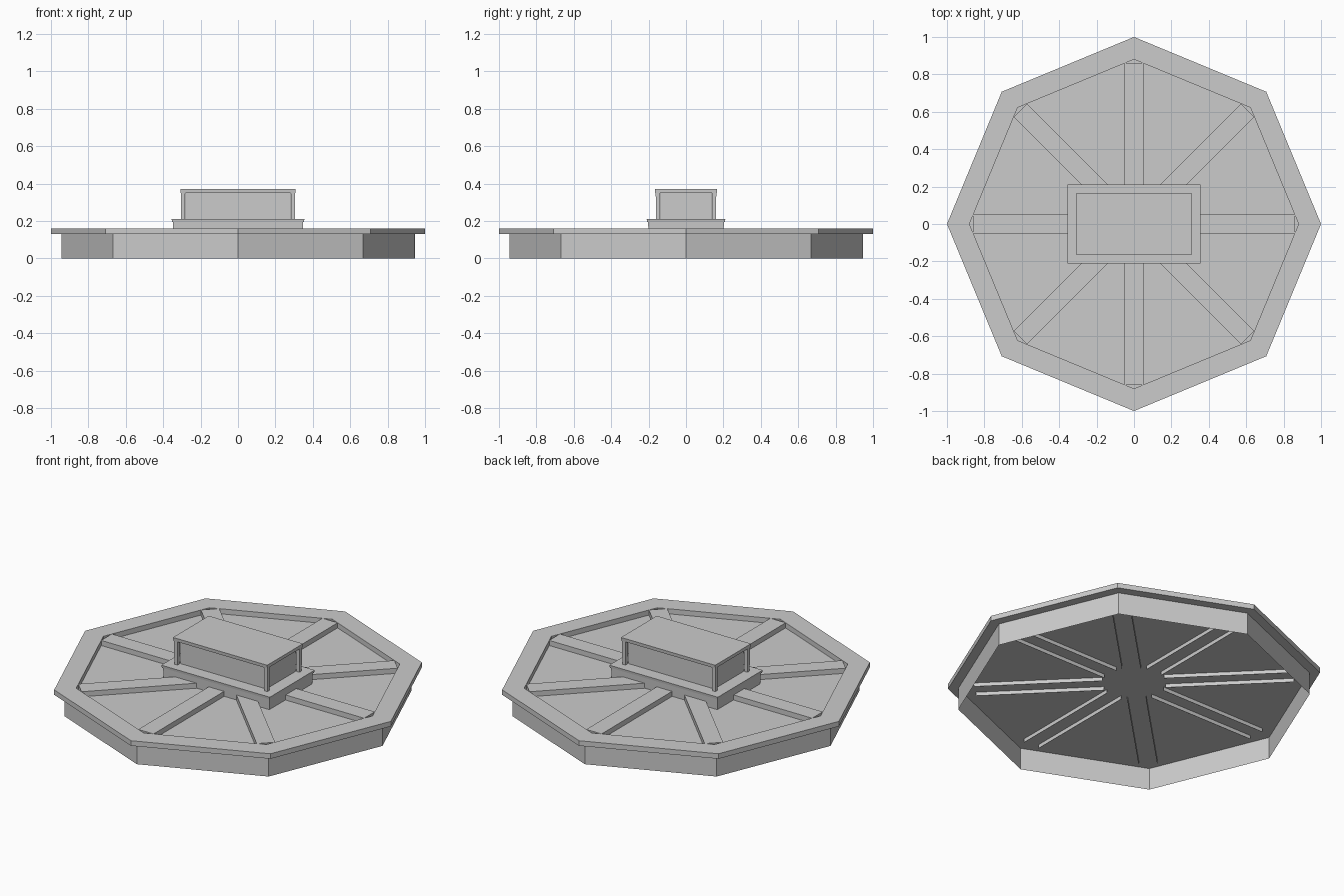
import bpy, bmesh
from math import cos, sin, pi

old = bpy.data.objects.get("Cube")
if old:
    bpy.data.objects.remove(old, do_unlink=True)

GREY = (0.6, 0.6, 0.6, 1)
mat = bpy.data.materials.new("plain grey")
mat.use_nodes = True
mat.diffuse_color = GREY
mat.node_tree.nodes["Principled BSDF"].inputs["Base Color"].default_value = GREY

FLOOR, DECK = 0.13, 0.16


def finish(name, bm):
    mesh = bpy.data.meshes.new(name)
    bm.to_mesh(mesh)
    bm.free()
    mesh.materials.append(mat)
    obj = bpy.data.objects.new(name, mesh)
    bpy.context.collection.objects.link(obj)
    return obj


def octagon(bm, r, z):
    return [bm.verts.new((r * cos(i * pi / 4), r * sin(i * pi / 4), z)) for i in range(8)]


def bridge(bm, a, b):
    n = len(a)
    for i in range(n):
        j = (i + 1) % n
        bm.faces.new((a[i], a[j], b[j], b[i]))


def tapered_box(name, z0, z1, bottom, top, centre=(0, 0)):
    """Box given by its half sizes at the bottom and the top."""
    bm = bmesh.new()
    corners = ((-1, -1), (1, -1), (1, 1), (-1, 1))
    lo, hi = [[bm.verts.new((centre[0] + sx * h[0], centre[1] + sy * h[1], z))
               for sx, sy in corners] for z, h in ((z0, bottom), (z1, top))]
    bridge(bm, lo, hi)
    bm.faces.new(lo[::-1])
    bm.faces.new(hi)
    return finish(name, bm)


# Open skirt wall
bm = bmesh.new()
bridge(bm, octagon(bm, 0.945, 0), octagon(bm, 0.945, FLOOR))
finish("skirt_wall", bm)

# Overhanging rim frame
bm = bmesh.new()
loops = [octagon(bm, r, z) for r, z in
         ((0.88, FLOOR), (1, FLOOR), (1, DECK), (0.88, DECK))]
for k in range(4):
    bridge(bm, loops[k], loops[(k + 1) % 4])
bmesh.ops.recalc_face_normals(bm, faces=bm.faces)
finish("rim_frame", bm)

# Sunken panel floor
bm = bmesh.new()
bm.faces.new(octagon(bm, 0.88, FLOOR))
finish("panel_floor", bm)

# Spokes on the deck, and pairs of thin fins under them
for i in range(8):
    angle = i * pi / 4
    if i < 4:
        spoke = tapered_box(f"spoke_{i + 1}", FLOOR, DECK, (0.86, 0.05), (0.86, 0.05))
        spoke.rotation_euler.z = angle
    for side in (-1, 1):
        fin = tapered_box(f"under_fin_{i + 1}_{'left' if side > 0 else 'right'}",
                          FLOOR - 0.022, FLOOR, (0.345, 0.001), (0.345, 0.001),
                          (0.51, side * 0.05))
        fin.rotation_euler.z = angle

# Central plinth, box core, corner posts and lid
tapered_box("plinth", FLOOR, 0.195, (0.345, 0.2), (0.348, 0.203))
tapered_box("plinth_top", 0.195, 0.21, (0.352, 0.208), (0.355, 0.21))
tapered_box("box_core", 0.21, 0.35, (0.28, 0.135), (0.28, 0.135))
for sx in (-1, 1):
    for sy in (-1, 1):
        tapered_box(f"corner_post_{'left' if sx > 0 else 'right'}_{'back' if sy > 0 else 'front'}",
                    0.21, 0.35, (0.01, 0.01), (0.012, 0.012), (sx * 0.294, sy * 0.15))
tapered_box("box_lid", 0.35, 0.37, (0.307, 0.165), (0.308, 0.167))
